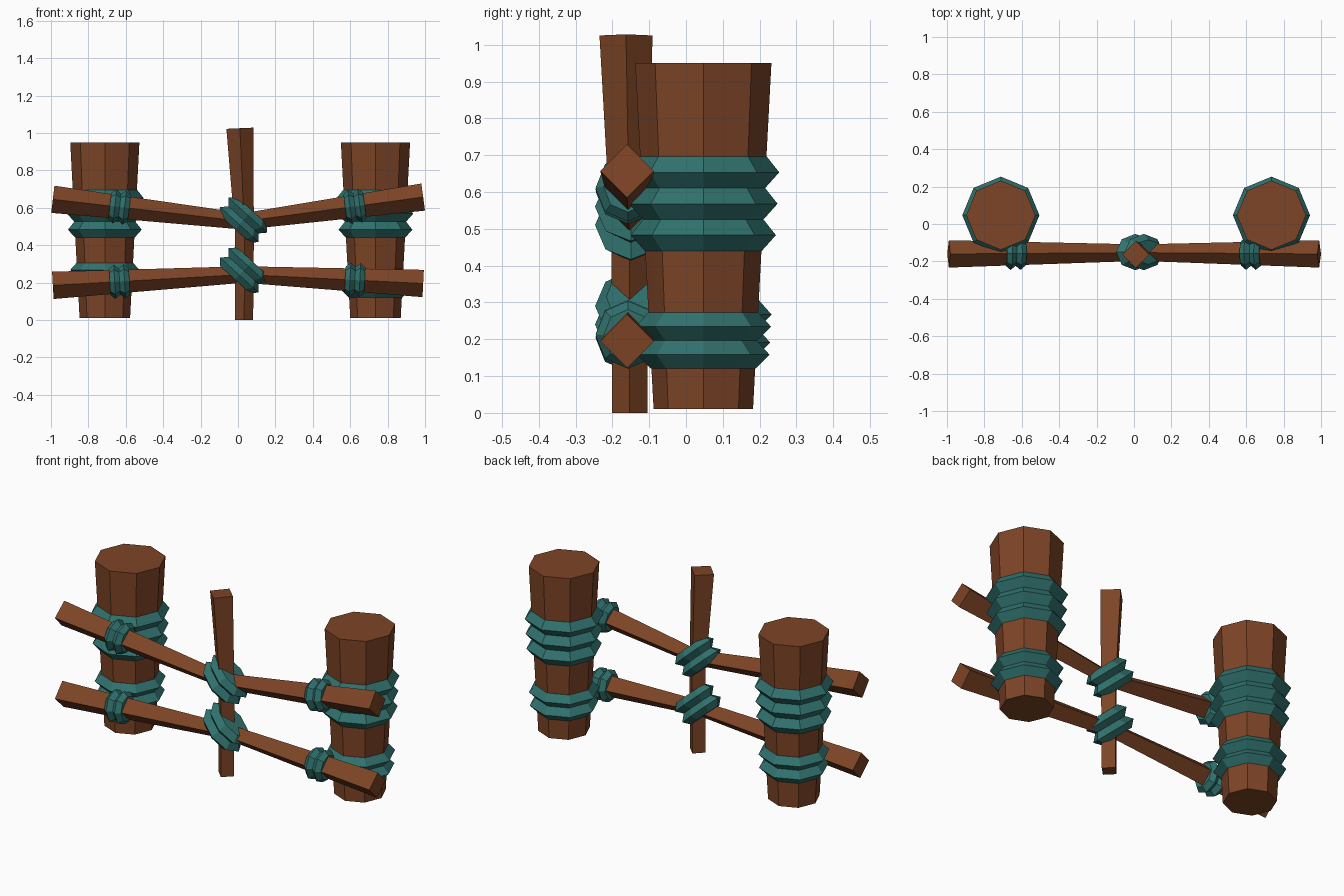
import bpy, bmesh, math
from mathutils import Vector

if "Cube" in bpy.data.objects:
    bpy.data.objects.remove(bpy.data.objects["Cube"])


def material(name, rgb):
    m = bpy.data.materials.new(name)
    m.diffuse_color = (*rgb, 1)
    m.use_nodes = True
    m.node_tree.nodes["Principled BSDF"].inputs["Base Color"].default_value = m.diffuse_color
    return m


WOOD = material("brown wood", (0.205, 0.058, 0.019))
ROPE = material("teal rope", (0.030, 0.168, 0.155))
Y = Vector((0, 1, 0))


def loft(name, sections, sides, mat, caps=True):
    """Join polygon rings; a section is (centre, u axis, v axis, u radius, v radius)."""
    bm = bmesh.new()
    rings = []
    for c, u, v, ru, rv in sections:
        angles = [2 * math.pi * i / sides for i in range(sides)]
        rings.append([bm.verts.new(Vector(c) + u * ru * math.cos(a) + v * rv * math.sin(a))
                      for a in angles])
    for a, b in zip(rings, rings[1:]):
        for i in range(sides):
            j = (i + 1) % sides
            bm.faces.new((a[i], a[j], b[j], b[i]))
    if caps:
        bm.faces.new(rings[0])
        bm.faces.new(rings[-1])
    bmesh.ops.recalc_face_normals(bm, faces=bm.faces)
    mesh = bpy.data.meshes.new(name)
    bm.to_mesh(mesh)
    bm.free()
    mesh.materials.append(mat)
    obj = bpy.data.objects.new(name, mesh)
    bpy.context.collection.objects.link(obj)
    return obj


def across(d):
    """Direction in the xz plane at right angles to d."""
    return Vector((-d.z, 0, d.x)).normalized()


def beam(name, points, radii):
    """Bent square beam, set on its edge."""
    pts = [Vector(p) for p in points]
    sections = []
    for i, (p, r) in enumerate(zip(pts, radii)):
        d = pts[min(i + 1, len(pts) - 1)] - pts[max(i - 1, 0)]
        sections.append((p, across(d), Y, r, r))
    loft(name, sections, 4, WOOD)


def wrap(name, centre, axis, width, long_r, y_r, rise):
    """Two-ridge rope wrap around a beam."""
    axis = axis.normalized()
    sections = []
    for i in range(5):
        h = rise if i % 2 else 0
        c = Vector(centre) + axis * width * (i / 4 - 0.5)
        sections.append((c, across(axis), Y, long_r + h, y_r + h))
    loft(name, sections, 8, ROPE)


# Posts with ridged rope bands
X = Vector((1, 0, 0))


def post_radius(z):
    return 0.135 + 0.05 * (z - 0.01) / 0.94


def post(side, x, low_z):
    def section(z, extra=0):
        r = post_radius(z) + extra
        return ((x, 0.047, z), X, Y, r, r)
    loft(side + "_post", [section(0.01), section(0.95)], 8, WOOD)
    for label, z0, step, count in (("lower", low_z, 0.076, 2), ("upper", 0.44, 0.0853, 3)):
        rows = [section(z0 + step * i / 2, 0.037 if i % 2 else 0.001)
                for i in range(2 * count + 1)]
        loft(f"{side}_post_{label}_rope", rows, 8, ROPE, caps=False)


post("left", -0.712, 0.153)
post("right", 0.735, 0.12)

# Rails with their end wraps and diagonal centre lashings
for label, zl, zm, zr, zk in (("upper", 0.645, 0.527, 0.657, 0.535),
                              ("lower", 0.185, 0.243, 0.195, 0.265)):
    left, mid, right = (Vector((-0.99, -0.16, zl)), Vector((0.03, -0.153, zm)),
                        Vector((0.99, -0.16, zr)))
    beam(label + "_rail", [left, mid, right], [0.073, 0.044, 0.073])
    for side, end, t in (("left", left, 0.65), ("right", right, 0.62)):
        wrap(f"{label}_rail_{side}_wrap", mid.lerp(end, t), right - mid if side == "right"
             else mid - left, 0.105, 0.07, 0.066, 0.022)
    wrap(label + "_centre_lashing", (0.03, -0.15, zk), Vector((0.67, 0, 0.74)),
         0.135, 0.108, 0.066, 0.031)

# Upright stake in the middle
beam("middle_stake", [(0.033, -0.153, 0), (0.035, -0.153, 0.46), (0.01, -0.163, 1.025)],
     [0.048, 0.05, 0.072])
